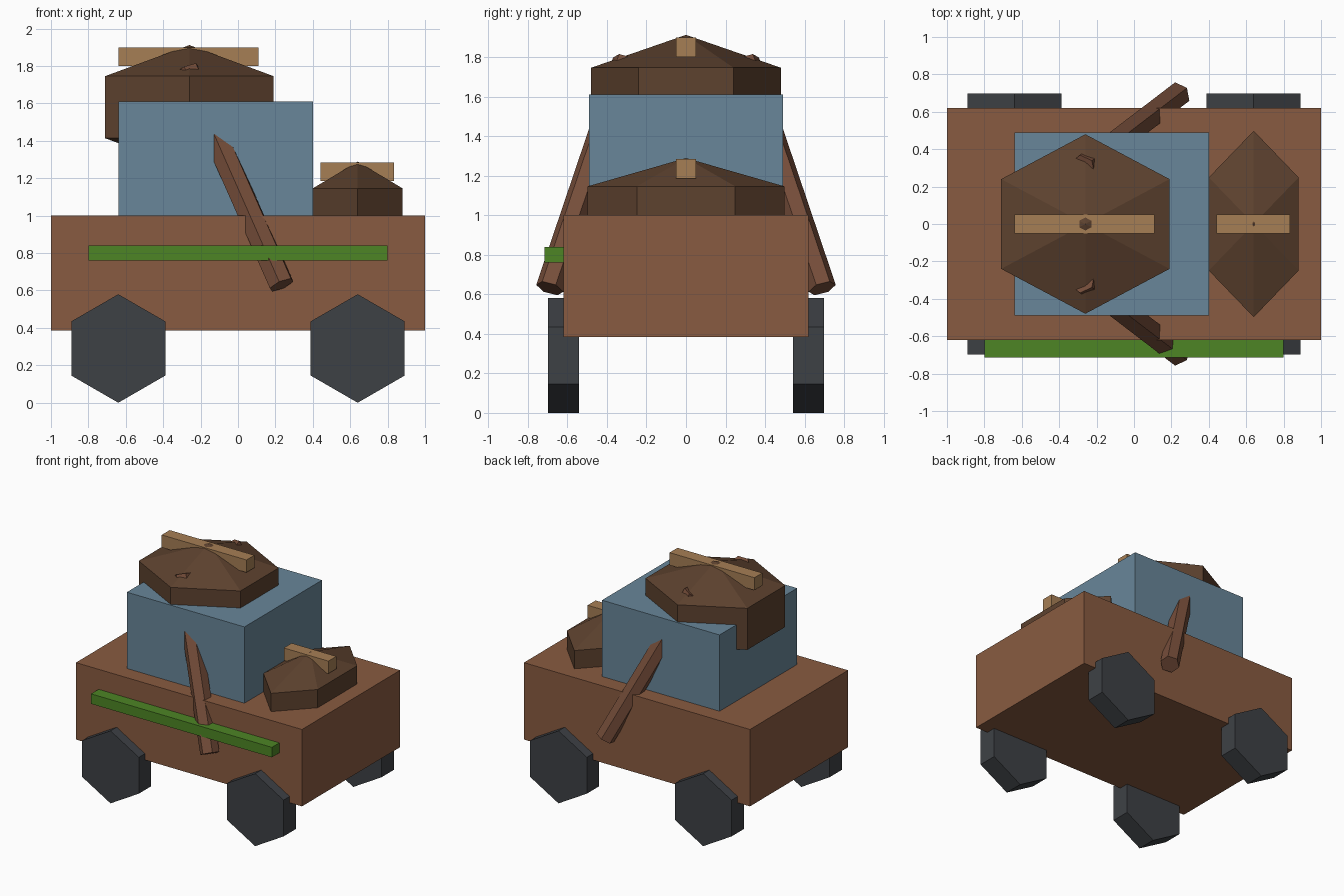
import bpy
from mathutils import Vector, Matrix
from math import radians

if "Cube" in bpy.data.objects:
    bpy.data.objects.remove(bpy.data.objects["Cube"])


def material(name, rgb):
    m = bpy.data.materials.new(name)
    m.diffuse_color = (*rgb, 1)
    m.use_nodes = True
    m.node_tree.nodes["Principled BSDF"].inputs["Base Color"].default_value = m.diffuse_color
    return m


BROWN = material("brown", (0.25, 0.105, 0.052))
BLUE = material("blue", (0.14, 0.24, 0.32))
DARK = material("dark_brown", (0.11, 0.054, 0.028))
POLE = material("pole_brown", (0.18, 0.075, 0.042))
TAN = material("tan", (0.38, 0.21, 0.09))
GREEN = material("green", (0.075, 0.235, 0.018))
TYRE = material("tyre", (0.048, 0.053, 0.06))


def finish(name, mat):
    ob = bpy.context.object
    ob.name = name
    ob.data.materials.append(mat)
    return ob


def box(name, mat, lo, hi):
    lo, hi = Vector(lo), Vector(hi)
    bpy.ops.mesh.primitive_cube_add(size=1, location=(lo + hi) / 2)
    ob = finish(name, mat)
    ob.scale = hi - lo
    return ob


def dome(name, mat, center, radii):
    # six-sided, three-ring squashed sphere
    bpy.ops.mesh.primitive_uv_sphere_add(segments=6, ring_count=3, radius=1, location=center)
    ob = finish(name, mat)
    ob.scale = radii
    return ob


def pole(name, mat, a, b, r):
    # hexagonal rod from a to b, one corner facing the uphill side
    a, b = Vector(a), Vector(b)
    d = (b - a).normalized()
    up = (Vector((0, 0, 1)) - d * d.z).normalized()
    side = up.cross(d)
    bpy.ops.mesh.primitive_cylinder_add(vertices=6, radius=r, depth=(b - a).length)
    ob = finish(name, mat)
    rot = Matrix((side, up, d)).transposed().to_4x4()
    ob.matrix_world = Matrix.Translation((a + b) / 2) @ rot
    return ob


# Hull and cab
box("body", BROWN, (-1, -0.62, 0.385), (1, 0.62, 1.0))
box("cab", BLUE, (-0.64, -0.49, 1.0), (0.40, 0.49, 1.61))

# Faceted domes with a cross bar on each
dome("roof_dome", DARK, (-0.26, 0, 1.58), (0.60, 0.554, 0.332))
dome("front_dome", DARK, (0.64, 0, 1.003), (0.32, 0.575, 0.286))
box("roof_bar", TAN, (-0.64, -0.05, 1.80), (0.11, 0.05, 1.90))
box("front_bar", TAN, (0.44, -0.05, 1.185), (0.835, 0.05, 1.285))

# Side strip on the front face
box("side_strip", GREEN, (-0.80, -0.715, 0.76), (0.80, -0.615, 0.84))

for s, side in ((-1, "front"), (1, "back")):
    # Leaning poles
    pole(f"{side}_pole", POLE, (0.233, s * 0.689, 0.63), (-0.275, s * 0.300, 1.78), 0.072)
    # Wheels
    for x, end in ((-0.64, "left"), (0.64, "right")):
        bpy.ops.mesh.primitive_cylinder_add(vertices=6, radius=0.29, depth=0.155,
                                            location=(x, s * 0.62, 0.29),
                                            rotation=(radians(90), 0, 0))
        finish(f"{side}_{end}_wheel", TYRE)
